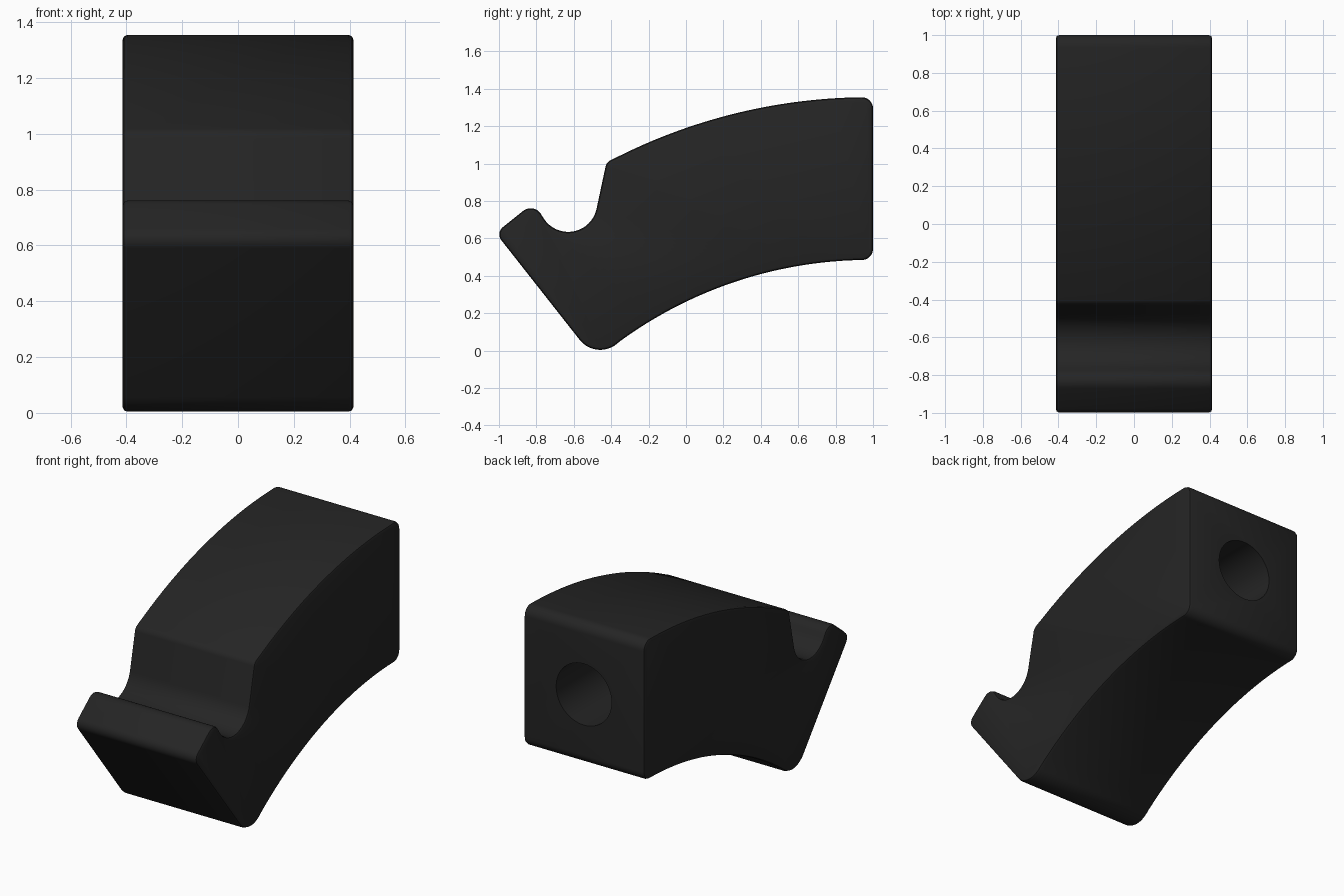
import bpy, bmesh, math
from mathutils import Vector

if "Cube" in bpy.data.objects:
    bpy.data.objects.remove(bpy.data.objects["Cube"])

HALF_WIDTH = 0.414
HOLE_RADIUS, HOLE_DEPTH, HOLE_Z = 0.19, 0.8, 0.92


def arc(cy, cz, r, a0, a1, n):
    """Points on a circle in the side plane, angles in degrees."""
    angles = [math.radians(a0 + (a1 - a0) * i / n) for i in range(n + 1)]
    return [Vector((cy + r * math.cos(a), cz + r * math.sin(a))) for a in angles]


def fillet(before, corner, after, r, n=8):
    """Round a corner with a tangent arc of radius r."""
    c = Vector(corner)
    u, v = (Vector(before) - c).normalized(), (Vector(after) - c).normalized()
    half = u.angle(v) / 2
    center = c + (u + v).normalized() * (r / math.sin(half))
    p, q = c + u * r / math.tan(half) - center, c + v * r / math.tan(half) - center
    total = p.angle(q)
    return [center + (p * math.sin(total * (1 - i / n)) + q * math.sin(total * i / n))
            / math.sin(total) for i in range(n + 1)]


def sweep(cy, z_crest, r, y0, y1, n=28):
    """Shallow curve whose crest lies at (cy, z_crest)."""
    ys = [y0 + (y1 - y0) * i / n for i in range(n + 1)]
    return [Vector((y, z_crest - r + math.sqrt(r * r - (y - cy) ** 2))) for y in ys]


# Side profile: underside curve, back, top curve, groove, lip, heel
under = sweep(0.98, 0.485, 2.26, -0.35, 0.93)
top = sweep(0.98, 1.355, 3.0, 0.93, -0.36)
groove = arc(-0.63, 0.79, 0.155, 348, 212, 20)
heel, tip, lip = (-0.48, -0.055), (-1.018, 0.629), (-0.814, 0.793)
back_low, back_high, shoulder = (1.0, 0.485), (1.0, 1.355), (-0.425, 1.008)

profile = under
profile = profile + fillet(under[-1], back_low, back_high, 0.06)
profile += fillet(back_low, back_high, top[0], 0.06)
profile += top
profile += fillet(top[-1], shoulder, groove[0], 0.05)
profile += groove
profile += fillet(groove[-1], lip, tip, 0.065)
profile += fillet(lip, tip, heel, 0.05)
profile += fillet(tip, heel, under[0], 0.14, 14)

# Extrude the profile across the width and soften the side rims
bm = bmesh.new()
face = bm.faces.new([bm.verts.new((-HALF_WIDTH, p.x, p.y)) for p in profile])
bmesh.ops.remove_doubles(bm, verts=bm.verts[:], dist=0.002)
extruded = bmesh.ops.extrude_face_region(bm, geom=bm.faces[:])
moved = [g for g in extruded["geom"] if isinstance(g, bmesh.types.BMVert)]
bmesh.ops.translate(bm, verts=moved, vec=(2 * HALF_WIDTH, 0, 0))
bmesh.ops.recalc_face_normals(bm, faces=bm.faces[:])
rims = [e for e in bm.edges if abs(e.verts[0].co.x - e.verts[1].co.x) < 1e-5]
bmesh.ops.bevel(bm, geom=rims, offset=0.018, segments=2, profile=0.5,
                affect='EDGES', clamp_overlap=False)
mesh = bpy.data.meshes.new("curved_hook")
bm.to_mesh(mesh)
bm.free()
hook = bpy.data.objects.new("curved_hook", mesh)
bpy.context.collection.objects.link(hook)

black = bpy.data.materials.new("matte black")
black.diffuse_color = (0.018, 0.018, 0.018, 1)
black.use_nodes = True
black.node_tree.nodes["Principled BSDF"].inputs["Base Color"].default_value = black.diffuse_color
mesh.materials.append(black)

# Round blind hole in the back face
bpy.ops.mesh.primitive_cylinder_add(vertices=48, radius=HOLE_RADIUS, depth=2 * HOLE_DEPTH,
                                    location=(0, 1.0, HOLE_Z), rotation=(math.pi / 2, 0, 0))
cutter = bpy.context.object
cutter.name = "hole_cutter"
cutter.hide_render = True
cutter.data.materials.append(black)
cut = hook.modifiers.new("back_hole", 'BOOLEAN')
cut.operation, cut.solver, cut.object = 'DIFFERENCE', 'EXACT', cutter

bpy.ops.object.select_all(action='DESELECT')
hook.select_set(True)
bpy.context.view_layer.objects.active = hook
bpy.ops.object.modifier_apply(modifier=cut.name)
bpy.data.objects.remove(cutter, do_unlink=True)
bpy.ops.object.shade_smooth_by_angle(angle=math.radians(35))
